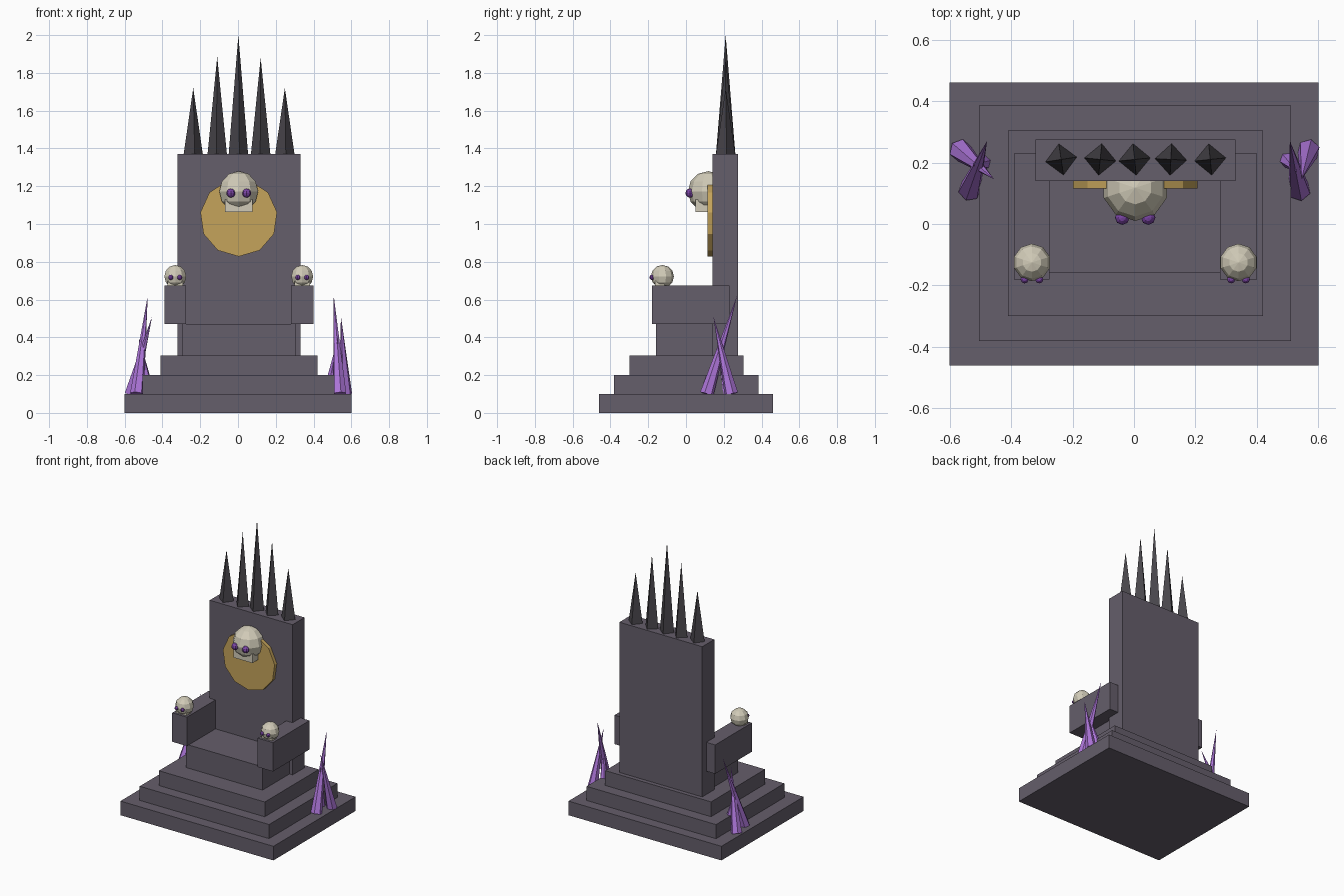
import bpy, math
from mathutils import Vector

cube = bpy.data.objects.get("Cube")
if cube:
    bpy.data.objects.remove(cube, do_unlink=True)


def material(name, r, g, b):
    m = bpy.data.materials.new(name)
    m.use_nodes = True
    m.diffuse_color = (r, g, b, 1)
    m.node_tree.nodes["Principled BSDF"].inputs["Base Color"].default_value = (r, g, b, 1)
    return m


stone = material("grey stone", .13, .112, .147)
iron = material("dark iron", .065, .06, .07)
bone = material("pale bone", .64, .6, .48)
gold = material("old gold", .56, .37, .105)
crystal = material("violet crystal", .42, .18, .7)
gem = material("purple gem", .2, .06, .38)


def finish(name, mat):
    ob = bpy.context.object
    ob.name = name
    ob.data.materials.append(mat)
    return ob


def box(name, mat, x, y, z):
    """Box from its (min, max) range on each axis."""
    bpy.ops.mesh.primitive_cube_add(size=1, location=[sum(r) / 2 for r in (x, y, z)])
    ob = finish(name, mat)
    ob.scale = [r[1] - r[0] for r in (x, y, z)]


def spike(name, mat, base, tip, radius, sides, turn=0):
    """Pointed cone running from base to tip."""
    base, tip = Vector(base), Vector(tip)
    axis = tip - base
    bpy.ops.mesh.primitive_cone_add(vertices=sides, radius1=radius, radius2=0,
                                    depth=axis.length, location=(base + tip) / 2)
    ob = finish(name, mat)
    ob.rotation_mode = 'QUATERNION'
    ob.rotation_quaternion = axis.to_track_quat('Z', 'Y')
    if turn:
        ob.rotation_mode = 'XYZ'
        ob.rotation_euler = (0, 0, turn)


def ball(name, mat, centre, radius, segments, rings):
    bpy.ops.mesh.primitive_uv_sphere_add(segments=segments, ring_count=rings,
                                         radius=radius, location=centre)
    finish(name, mat)


def skull(name, x, y, z, r):
    ball(name + "_cranium", bone, (x, y, z), r, 10, 6)
    box(name + "_jaw", bone, (x - .68 * r, x + .68 * r),
        (y - .62 * r, y + .2 * r), (z - r, z - .4 * r))
    for side, label in ((-1, "right"), (1, "left")):
        ball(f"{name}_{label}_eye", gem, (x + side * .39 * r, y - .9 * r, z - .08 * r),
             .22 * r, 8, 6)


# Stepped plinth, seat and backrest
box("bottom_step", stone, (-.6, .6), (-.46, .46), (0, .1))
box("middle_step", stone, (-.505, .51), (-.38, .385), (.1, .2))
box("top_step", stone, (-.41, .42), (-.3, .305), (.2, .305))
box("seat", stone, (-.295, .305), (-.16, .2), (.305, .47))
box("backrest", stone, (-.32, .33), (.14, .275), (.3, 1.37))

# Armrests with their skulls
box("right_armrest", stone, (-.39, -.275), (-.18, .23), (.47, .675))
box("left_armrest", stone, (.28, .4), (-.18, .23), (.47, .675))
skull("right_arm_skull", -.332, -.125, .722, .061)
skull("left_arm_skull", .34, -.125, .722, .061)

# Medallion with the large skull
bpy.ops.mesh.primitive_cylinder_add(vertices=11, radius=.205, depth=.04,
                                    location=(.004, .135, 1.033),
                                    rotation=(-math.pi / 2, 0, 0))
finish("medallion", gold)
skull("large_skull", .004, .118, 1.172, .108)

# Crown of spikes on the backrest
crown = ((-.237, 1.72, .15), (-.11, 1.885, -.1), (.002, 2, .1),
         (.12, 1.88, -.05), (.248, 1.72, .1))
for i, (x, top, turn) in enumerate(crown):
    spike(f"crown_spike_{i + 1}", iron, (x, .21, 1.365), (x, .21, top), .052, 4, turn)

# Crystal clusters on the bottom step
clusters = {
    "right": (((-.535, .11, .1), (-.478, .27, .62)),
              ((-.565, .24, .1), (-.455, .145, .51)),
              ((-.475, .205, .1), (-.525, .19, .4))),
    "left": (((.538, .11, .1), (.507, .27, .62)),
             ((.568, .24, .1), (.545, .145, .51)),
             ((.485, .225, .1), (.53, .17, .4))),
}
for side, shards in clusters.items():
    for i, (base, tip) in enumerate(shards):
        spike(f"{side}_crystal_{i + 1}", crystal, base, tip, .037, 6)
